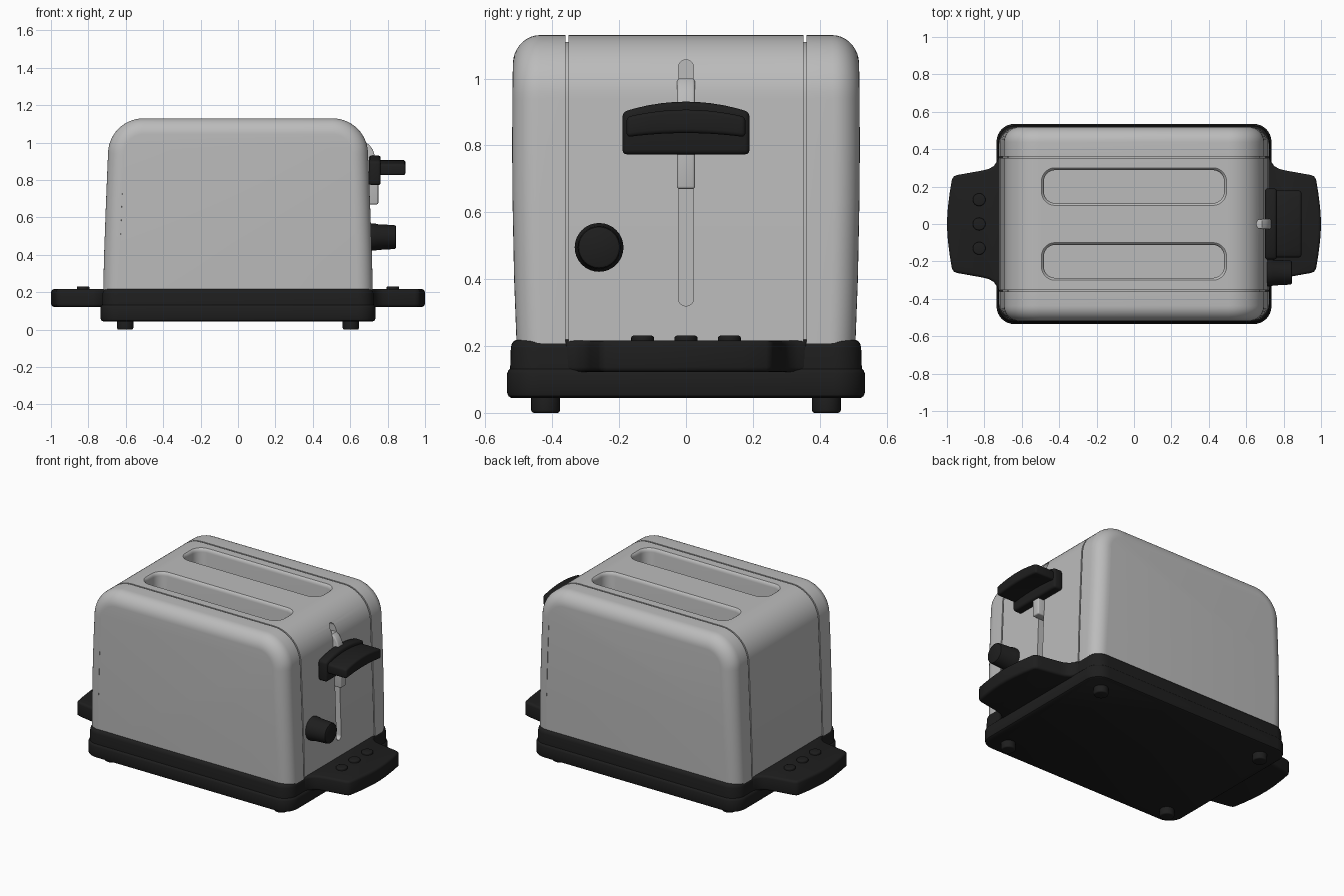
import bpy, bmesh, math
from mathutils import Vector

if "Cube" in bpy.data.objects:
    bpy.data.objects.remove(bpy.data.objects["Cube"])


def material(name, value):
    m = bpy.data.materials.new(name)
    m.diffuse_color = (value, value, value, 1)
    m.use_nodes = True
    m.node_tree.nodes["Principled BSDF"].inputs["Base Color"].default_value = m.diffuse_color
    return m


STEEL = material("brushed steel", 0.5)
BLACK = material("black plastic", 0.013)


def loft(name, rings, mat, bevel=0.0, angle=35):
    """Skin a list of equal-length closed rings and cap both ends."""
    bm = bmesh.new()
    vs = [[bm.verts.new(p) for p in r] for r in rings]
    n = len(vs[0])
    for a, b in zip(vs, vs[1:]):
        for i in range(n):
            bm.faces.new((a[i], a[(i + 1) % n], b[(i + 1) % n], b[i]))
    bm.faces.new(vs[0][::-1])
    bm.faces.new(vs[-1])
    bmesh.ops.recalc_face_normals(bm, faces=bm.faces[:])
    me = bpy.data.meshes.new(name)
    bm.to_mesh(me)
    bm.free()
    ob = bpy.data.objects.new(name, me)
    bpy.context.collection.objects.link(ob)
    me.materials.append(mat)
    bpy.ops.object.select_all(action='DESELECT')
    bpy.context.view_layer.objects.active = ob
    ob.select_set(True)
    if bevel:
        mod = ob.modifiers.new("Bevel", 'BEVEL')
        mod.width, mod.segments = bevel, 3
        mod.limit_method, mod.angle_limit = 'ANGLE', math.radians(50)
        bpy.ops.object.modifier_apply(modifier=mod.name)
    bpy.ops.object.shade_smooth_by_angle(angle=math.radians(angle))
    return ob


def prism(name, pts, lo, hi, axis, mat, bevel=0.0):
    """Extrude a 2D outline along an axis."""
    def place(p, t):
        return {'x': (t, p[0], p[1]), 'y': (p[0], t, p[1]), 'z': (p[0], p[1], t)}[axis]
    return loft(name, [[place(p, t) for p in pts] for t in (lo, hi)], mat, bevel)


def rounded_rect(hx, hy, r, cx=0, cy=0, seg=8):
    pts = []
    for k, (sx, sy) in enumerate(((1, 1), (-1, 1), (-1, -1), (1, -1))):
        for i in range(seg + 1):
            a = (k + i / seg) * math.pi / 2
            pts.append((cx + sx * (hx - r) + r * math.cos(a),
                        cy + sy * (hy - r) + r * math.sin(a)))
    return pts


def circle(cx, cy, r, n=32):
    return [(cx + r * math.cos(2 * math.pi * i / n),
             cy + r * math.sin(2 * math.pi * i / n)) for i in range(n)]


def cut(ob, cutter):
    mod = ob.modifiers.new("Cut", 'BOOLEAN')
    mod.operation, mod.object, mod.solver = 'DIFFERENCE', cutter, 'EXACT'
    bpy.ops.object.select_all(action='DESELECT')
    bpy.context.view_layer.objects.active = ob
    ob.select_set(True)
    bpy.ops.object.modifier_apply(modifier=mod.name)
    bpy.data.objects.remove(cutter, do_unlink=True)


# Steel shell: arched profile lofted front to back, with two panel seams
def shell_ring(y, d):
    half = [(0.722 - d, 0.15), (0.716 - d, 0.4), (0.707 - d, 0.65), (0.701 - d, 0.8)]
    for i in range(15):
        a = i / 14 * math.pi / 2
        half.append((0.505 + (0.19 - d) * math.cos(a), 0.94 + (0.19 - d) * math.sin(a)))
    pts = half + [(-x, z) for x, z in reversed(half)]
    flare = 1 if abs(y) > 0.4 else 0
    return [(x, y * (1 - flare * 0.07 * (z - 0.8) ** 2), z) for x, z in pts]


side = [(0.352, 0), (0.352, 0.02), (0.361, 0.02), (0.361, 0)]
for i in range(10):
    a = i / 9 * math.pi / 2
    side.append((0.44 + 0.08 * math.sin(a), 0.085 * (1 - math.cos(a))))
stations = [(-y, d) for y, d in reversed(side)] + side
shell = loft("shell", [shell_ring(y, d) for y, d in stations], STEEL)

# Bread slots with a softly flared rim
for s in (-1, 1):
    rings = []
    for z, grow in ((0.28, 0), (1.108, 0), (1.118, 0.002), (1.126, 0.007), (1.131, 0.014), (1.2, 0.014)):
        rings.append([(x, y, z) for x, y in
                      rounded_rect(0.482 + grow, 0.088 + grow, 0.06 + grow, 0, s * 0.2)])
    cut(shell, loft("slot_cutter", rings, STEEL))

# Lever track
cut(shell, prism("track_cutter", rounded_rect(0.023, 0.368, 0.0225, 0, 0.688),
                 0.635, 0.85, 'x', STEEL))
bpy.ops.object.shade_smooth_by_angle(angle=math.radians(35))

# Two-tier base
loft("base", [[(x, y, z) for x, y in rounded_rect(0.735 - d, 0.535 - d, 0.095 - d)]
              for z, d in ((0.045, 0.012), (0.05, 0.004), (0.06, 0), (0.118, 0),
                           (0.126, 0.003), (0.132, 0.009), (0.195, 0.011),
                           (0.207, 0.014), (0.215, 0.02), (0.219, 0.03))], BLACK)

# Carrying handles with three round studs each
half = [(0.65, 0.37), (0.722, 0.365), (0.732, 0.335), (0.75, 0.31), (0.775, 0.295),
        (0.81, 0.286), (0.945, 0.262), (0.963, 0.255), (0.973, 0.24),
        (0.985, 0.17), (0.995, 0.09), (0.999, 0.03)]
outline = half + [(x, -y) for x, y in reversed(half)]
for s, label in ((-1, "left"), (1, "right")):
    prism(label + "_handle", [(s * x, y) for x, y in outline], 0.122, 0.217, 'z', BLACK, 0.015)
    for j in (-1, 0, 1):
        prism(label + "_handle_stud", circle(s * 0.828, j * 0.13, 0.034, 24),
              0.2, 0.231, 'z', BLACK, 0.006)

# Feet
for sx in (-1, 1):
    for sy in (-1, 1):
        prism("foot", circle(sx * 0.603, sy * 0.42, 0.043, 24), 0, 0.06, 'z', BLACK, 0.008)

# Lever stem
prism("lever_stem", [(0.65, 0.67), (0.75, 0.67), (0.75, 0.8), (0.735, 0.92), (0.722, 0.96),
                     (0.705, 0.985), (0.685, 1.0), (0.65, 1.0)], -0.027, 0.027, 'y', STEEL, 0.008)


# Lever plate and grip, both arched
def arched(hw, low, high, rise_low, rise_high):
    n = 10
    ys = [hw * (2 * i / n - 1) for i in range(n + 1)]
    return ([(y, low + rise_low * (1 - (y / hw) ** 2)) for y in ys] +
            [(y, high + rise_high * (1 - (y / hw) ** 2)) for y in reversed(ys)])


prism("lever_plate", arched(0.19, 0.773, 0.9, 0, 0.031), 0.7, 0.763, 'x', BLACK, 0.014)
prism("lever_grip", arched(0.178, 0.825, 0.885, 0.012, 0.022), 0.74, 0.895, 'x', BLACK, 0.012)

# Browning knob
loft("knob", [[(x, y, z) for y, z in circle(-0.26, 0.495, r)]
              for x, r in ((0.69, 0.073), (0.735, 0.073), (0.742, 0.069), (0.835, 0.064),
                           (0.842, 0.061), (0.845, 0.055))], BLACK)
